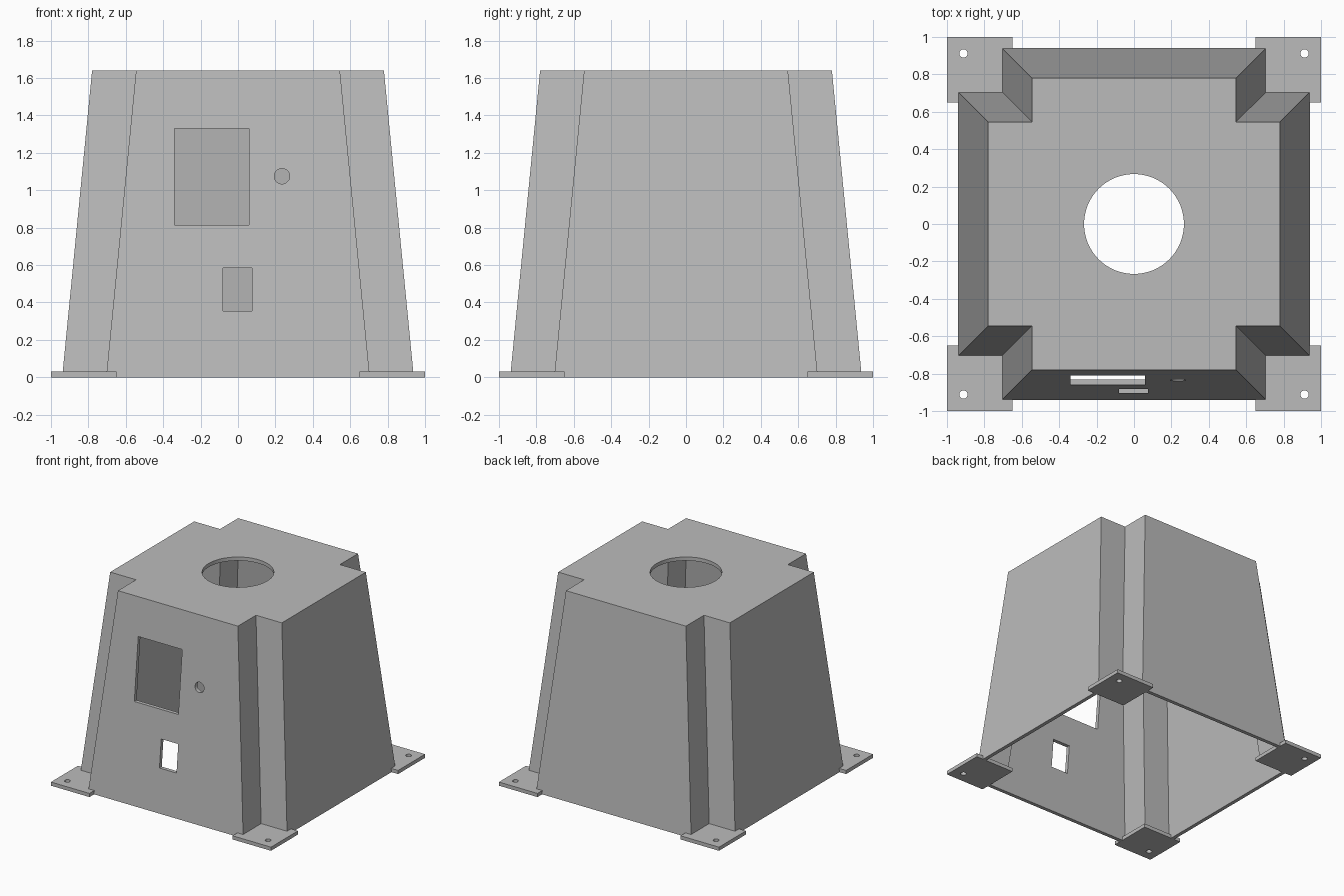
import bpy
import bmesh
from mathutils import Matrix, Vector

HEIGHT, WALL, LEAN = 1.64, 0.03, 0.16
HALF, NOTCH = 0.94, 0.705
FOOT_IN, FOOT_OUT = 0.65, 1.0

default = bpy.data.objects.get("Cube")
if default:
    bpy.data.objects.remove(default, do_unlink=True)

grey = bpy.data.materials.new("plain grey")
grey.use_nodes = True
grey.diffuse_color = (0.5, 0.5, 0.5, 1)
grey.node_tree.nodes["Principled BSDF"].inputs["Base Color"].default_value = grey.diffuse_color


def make(name, bm):
    bmesh.ops.recalc_face_normals(bm, faces=bm.faces)
    mesh = bpy.data.meshes.new(name)
    bm.to_mesh(mesh)
    bm.free()
    mesh.materials.append(grey)
    obj = bpy.data.objects.new(name, mesh)
    bpy.context.collection.objects.link(obj)
    return obj


def box(name, low, high):
    low, high = Vector(low), Vector(high)
    bm = bmesh.new()
    bmesh.ops.create_cube(bm, size=1, matrix=Matrix.Translation((low + high) / 2)
                          @ Matrix.Diagonal((*(high - low), 1)))
    return make(name, bm)


def cylinder(name, centre, radius, depth, axis="Z"):
    bm = bmesh.new()
    turn = Matrix.Rotation(1.5707963, 4, "X") if axis == "Y" else Matrix()
    bmesh.ops.create_cone(bm, cap_ends=True, segments=64, radius1=radius, radius2=radius,
                          depth=depth, matrix=Matrix.Translation(centre) @ turn)
    return make(name, bm)


def notched_frustum(name, inset, bottom, top):
    """Tapered block whose plan is a square with notched corners."""
    bm = bmesh.new()
    rings = []
    for z in (bottom, top):
        shrink = LEAN * z / HEIGHT + inset
        h, n = HALF - shrink, NOTCH - shrink
        ring = []
        for quarter in range(4):
            spin = Matrix.Rotation(quarter * 1.5707963, 4, "Z")
            ring += [bm.verts.new(spin @ Vector((x, y, z))) for x, y in ((h, n), (n, n), (n, h))]
        rings.append(ring)
        bm.faces.new(ring)
    low, high = rings
    for i in range(len(low)):
        j = (i + 1) % len(low)
        bm.faces.new((low[i], low[j], high[j], high[i]))
    return make(name, bm)


def apply(obj, modifier):
    bpy.ops.object.select_all(action="DESELECT")
    obj.select_set(True)
    bpy.context.view_layer.objects.active = obj
    bpy.ops.object.modifier_apply(modifier=modifier.name)


def cut(obj, cutter, keep=False):
    mod = obj.modifiers.new("cut", "BOOLEAN")
    mod.operation, mod.solver, mod.object = "DIFFERENCE", "EXACT", cutter
    apply(obj, mod)
    if not keep:
        bpy.data.objects.remove(cutter, do_unlink=True)


# Hollow tapered housing, open underneath
housing = notched_frustum("housing", 0, 0, HEIGHT)
cut(housing, notched_frustum("inner_space", WALL, -0.02, HEIGHT - WALL))

# Round opening in the top
cut(housing, cylinder("top_opening", (0, 0, HEIGHT), 0.267, 0.3))

# Openings in the front wall
cut(housing, box("display_window", (-0.34, -1.1, 0.815), (0.06, -0.65, 1.33)))
cut(housing, box("socket_window", (-0.08, -1.1, 0.355), (0.075, -0.65, 0.585)))
cut(housing, cylinder("button_hole", (0.235, -0.85, 1.075), 0.041, 0.4, "Y"))

# Four drilled corner feet, mirrored from one
feet = box("corner_feet", (FOOT_IN, FOOT_IN, 0), (FOOT_OUT, FOOT_OUT, WALL))
cut(feet, cylinder("bolt_hole", (0.912, 0.912, 0), 0.022, 0.2))
mirror = feet.modifiers.new("mirror", "MIRROR")
mirror.use_axis = (True, True, False)
apply(feet, mirror)

# Seat the walls on the feet
cut(housing, feet, keep=True)

for obj in (housing, feet):
    bpy.ops.object.select_all(action="DESELECT")
    obj.select_set(True)
    bpy.context.view_layer.objects.active = obj
    bpy.ops.object.shade_smooth_by_angle(angle=0.5)
